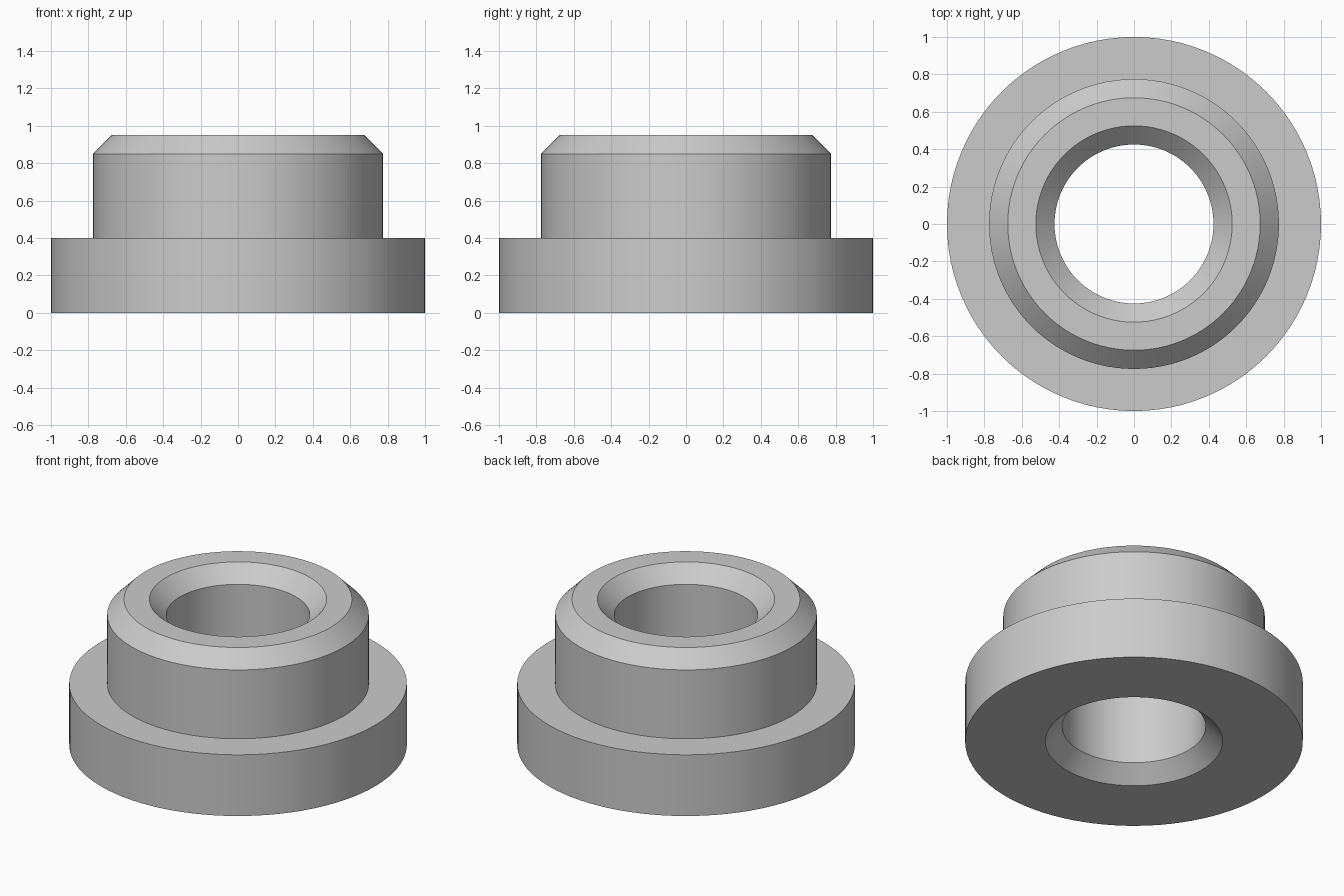
import bpy, bmesh, math

if "Cube" in bpy.data.objects:
    bpy.data.objects.remove(bpy.data.objects["Cube"])

SEGMENTS = 96

# Single plain grey
grey = bpy.data.materials.new("plain_grey")
grey.diffuse_color = (0.6, 0.6, 0.6, 1.0)
grey.use_nodes = True
grey.node_tree.nodes["Principled BSDF"].inputs["Base Color"].default_value = grey.diffuse_color

# Closed cross-section (radius, height): flange, collar, chamfers and bore
profile = [
    (0.525, 0.0), (1.0, 0.0), (1.0, 0.4), (0.775, 0.4),
    (0.775, 0.85), (0.675, 0.95), (0.525, 0.95),
    (0.425, 0.85), (0.425, 0.1),
]

# Revolve the section around the z axis
bm = bmesh.new()
rings = []
for i in range(SEGMENTS):
    a = 2 * math.pi * i / SEGMENTS
    rings.append([bm.verts.new((r * math.cos(a), r * math.sin(a), z)) for r, z in profile])
for i in range(SEGMENTS):
    here, ahead = rings[i], rings[(i + 1) % SEGMENTS]
    for j in range(len(profile)):
        k = (j + 1) % len(profile)
        bm.faces.new((here[j], ahead[j], ahead[k], here[k]))
bmesh.ops.recalc_face_normals(bm, faces=bm.faces)

mesh = bpy.data.meshes.new("flanged_bushing")
bm.to_mesh(mesh)
bm.free()
mesh.materials.append(grey)
bushing = bpy.data.objects.new("flanged_bushing", mesh)
bpy.context.collection.objects.link(bushing)

# Smooth round walls with crisp rims
bpy.context.view_layer.objects.active = bushing
bushing.select_set(True)
bpy.ops.object.shade_smooth_by_angle(angle=math.radians(30))
